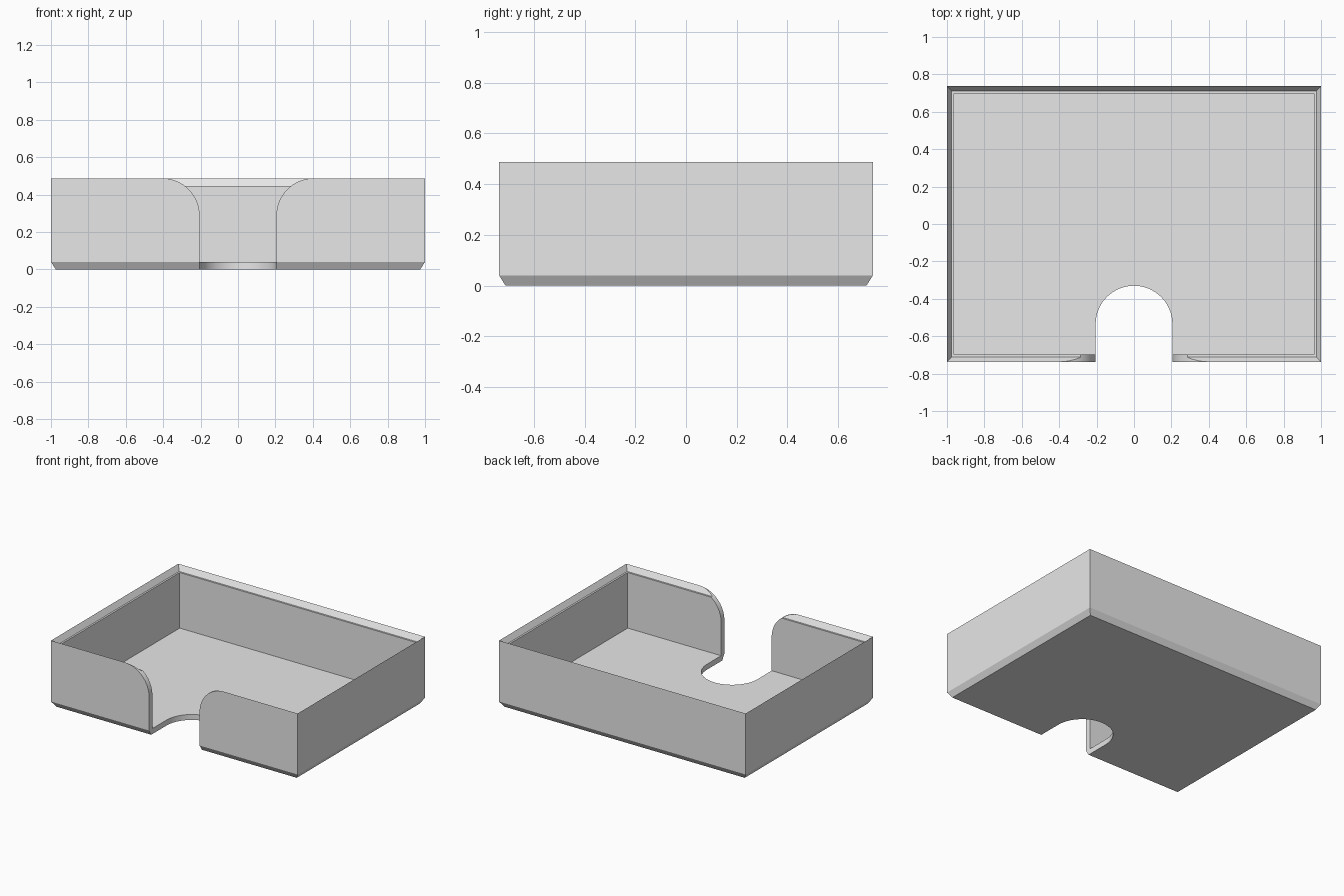
import bpy, bmesh, math

cube = bpy.data.objects.get("Cube")
if cube:
    bpy.data.objects.remove(cube, do_unlink=True)

X, Y, H = 1.0, 0.737, 0.487      # outer half sizes and height
STEP, BEVEL = 0.04, 0.025        # lip height and slope width
WALL = 0.038
SLOT = 0.205                     # half width of the finger slot
FILLET = 0.2

grey = bpy.data.materials.new("light grey")
grey.use_nodes = True
grey.diffuse_color = (0.8, 0.8, 0.8, 1)
grey.node_tree.nodes["Principled BSDF"].inputs["Base Color"].default_value = (0.8, 0.8, 0.8, 1)


def make_object(name, bm):
    bmesh.ops.recalc_face_normals(bm, faces=bm.faces)
    mesh = bpy.data.meshes.new(name)
    bm.to_mesh(mesh)
    bm.free()
    mesh.materials.append(grey)
    obj = bpy.data.objects.new(name, mesh)
    bpy.context.collection.objects.link(obj)
    return obj


def prism(name, points, offset):
    bm = bmesh.new()
    face = bm.faces.new([bm.verts.new(p) for p in points])
    top = bmesh.ops.extrude_face_region(bm, geom=[face])["geom"]
    bmesh.ops.translate(bm, vec=offset, verts=[v for v in top if isinstance(v, bmesh.types.BMVert)])
    return make_object(name, bm)


def arc(cx, cy, r, start, end, steps):
    angles = [math.radians(start + (end - start) * i / steps) for i in range(steps + 1)]
    return [(cx + r * math.cos(a), cy + r * math.sin(a)) for a in angles]


def cut(obj, cutter):
    cutter.hide_render = True
    mod = obj.modifiers.new("cut", "BOOLEAN")
    mod.operation = "DIFFERENCE"
    mod.solver = "EXACT"
    mod.object = cutter
    bpy.context.view_layer.objects.active = obj
    bpy.ops.object.modifier_apply(modifier=mod.name)
    bpy.data.objects.remove(cutter, do_unlink=True)


# Tray shell: rectangular rings from the underside, over the rim, to the floor
rings = [(BEVEL, 0), (0, STEP), (0, H), (BEVEL, H - STEP), (WALL, H - STEP), (WALL, STEP)]
bm = bmesh.new()
loops = [[bm.verts.new((sx * (X - inset), sy * (Y - inset), z))
          for sx, sy in ((-1, -1), (1, -1), (1, 1), (-1, 1))] for inset, z in rings]
for low, high in zip(loops, loops[1:]):
    for i in range(4):
        j = (i + 1) % 4
        bm.faces.new((low[i], low[j], high[j], high[i]))
bm.faces.new(loops[0])
bm.faces.new(loops[-1])
tray = make_object("tray", bm)

# Round-ended slot through the floor and the front wall
slot = [(SLOT, -1)] + arc(0, -0.33 - SLOT, SLOT, 0, 180, 32) + [(-SLOT, -1)]
cut(tray, prism("slot_cutter", [(x, y, -0.2) for x, y in slot], (0, 0, 1)))

# Rounded shoulders on both sides of the opening
edge = SLOT + FILLET
shoulder = arc(edge, H - FILLET, FILLET, 180, 90, 16) + [(edge, H + 0.1)]
shoulder += [(-x, z) for x, z in reversed(shoulder)]
cut(tray, prism("shoulder_cutter", [(x, -1, z) for x, z in shoulder], (0, 0.4, 0)))

# Smooth curves, sharp corners
bpy.ops.object.select_all(action="DESELECT")
tray.select_set(True)
bpy.context.view_layer.objects.active = tray
bpy.ops.object.shade_smooth_by_angle(angle=math.radians(25))
